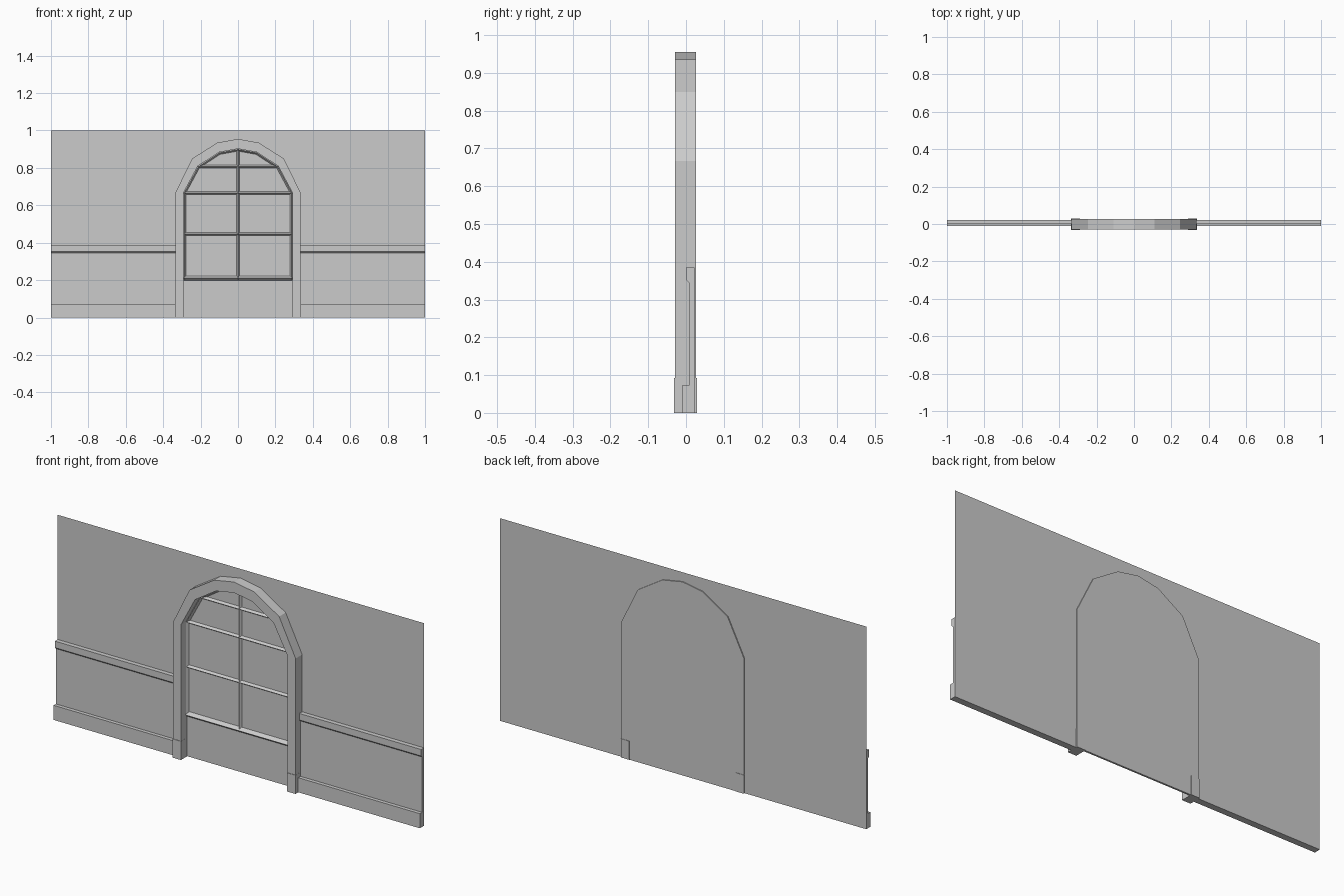
import bpy, bmesh
from mathutils import Vector

if "Cube" in bpy.data.objects:
    bpy.data.objects.remove(bpy.data.objects["Cube"])

WALL_Y, GLASS_Y, BACK_Y = 0.022, 0.018, 0.027
OUTER = [(0.335, 0), (0.335, 0.667), (0.245, 0.85), (0.11, 0.935), (0, 0.955)]
INNER = [(0.291, 0), (0.291, 0.667), (0.215, 0.81), (0.1, 0.884), (0, 0.902)]


def finish(name, bm):
    bmesh.ops.recalc_face_normals(bm, faces=bm.faces)
    me = bpy.data.meshes.new(name)
    bm.to_mesh(me)
    bm.free()
    ob = bpy.data.objects.new(name, me)
    bpy.context.collection.objects.link(ob)
    return ob


def prism(name, pts, shift):
    """Extrude a closed 3D outline along a vector."""
    bm = bmesh.new()
    face = bm.faces.new([bm.verts.new(p) for p in pts])
    ext = bmesh.ops.extrude_face_region(bm, geom=[face], use_keep_orig=True)
    verts = [v for v in ext["geom"] if isinstance(v, bmesh.types.BMVert)]
    bmesh.ops.translate(bm, verts=verts, vec=shift)
    return finish(name, bm)


def full(half):
    """Mirror a half arch into an outline from right foot to left foot."""
    return half + [(-x, z) for x, z in reversed(half[:-1])]


def bar(name, a, b, w=0.008, d=0.012):
    """Triangular glazing bar from a to b, standing off the glass."""
    a, b = Vector((a[0], GLASS_Y, a[1])), Vector((b[0], GLASS_Y, b[1]))
    side = (b - a).normalized().cross(Vector((0, 1, 0))) * w
    prism(name, [a + side, a - side, a + Vector((0, -d, 0))], b - a)


# Thin wall sheet, left open around the arch
bm = bmesh.new()
for s in (1, -1):
    pts = [(1, 0)] + OUTER + [(0, 1), (1, 1)]
    f = bm.faces.new([bm.verts.new((s * x, WALL_Y, z)) for x, z in pts])
    f.normal_update()
    if f.normal.y > 0:
        f.normal_flip()
me = bpy.data.meshes.new("wall")
bmesh.ops.remove_doubles(bm, verts=bm.verts, dist=1e-5)
bm.to_mesh(me)
bm.free()
bpy.context.collection.objects.link(bpy.data.objects.new("wall", me))

# Wainscot profile with baseboard and chair rail, and arch plinths
trim = [(WALL_Y, 0), (-0.01, 0), (-0.01, 0.072), (0.008, 0.072), (0.008, 0.345),
        (0, 0.353), (0, 0.385), (WALL_Y, 0.385)]
for s, side in ((-1, "left"), (1, "right")):
    prism(side + "_wainscot", [(s * 0.33, y, z) for y, z in trim], (s * 0.67, 0, 0))
    foot = [(0.336, -0.0315), (0.29, -0.0315), (0.29, 0.029), (0.336, 0.029)]
    prism(side + "_plinth", [(s * x, y, 0) for x, y in foot], (0, 0, 0.092))

# Arch surround and the solid panel closing it at the back
ring = full(OUTER) + full(INNER)[::-1]
prism("arch_surround", [(x, -0.029, z) for x, z in ring], (0, GLASS_Y + 0.029, 0))
prism("window_panel", [(x, GLASS_Y, z) for x, z in full(OUTER)],
      (0, BACK_Y - GLASS_Y, 0))

# Glazing bars: perimeter, centre post, cross bars and sill
edge = full([(0.287, 0.2), (0.287, 0.667), (0.212, 0.806), (0.099, 0.88), (0, 0.898)])
for i in range(len(edge) - 1):
    bar("window_edge_bar", edge[i], edge[i + 1])
bar("centre_bar", (0, 0.2), (0, 0.9))
for z, x in ((0.446, 0.289), (0.667, 0.289), (0.808, 0.213)):
    bar("cross_bar", (-x, z), (x, z))
bar("sill_bar", (-0.289, 0.21), (0.289, 0.21), 0.013, 0.016)
